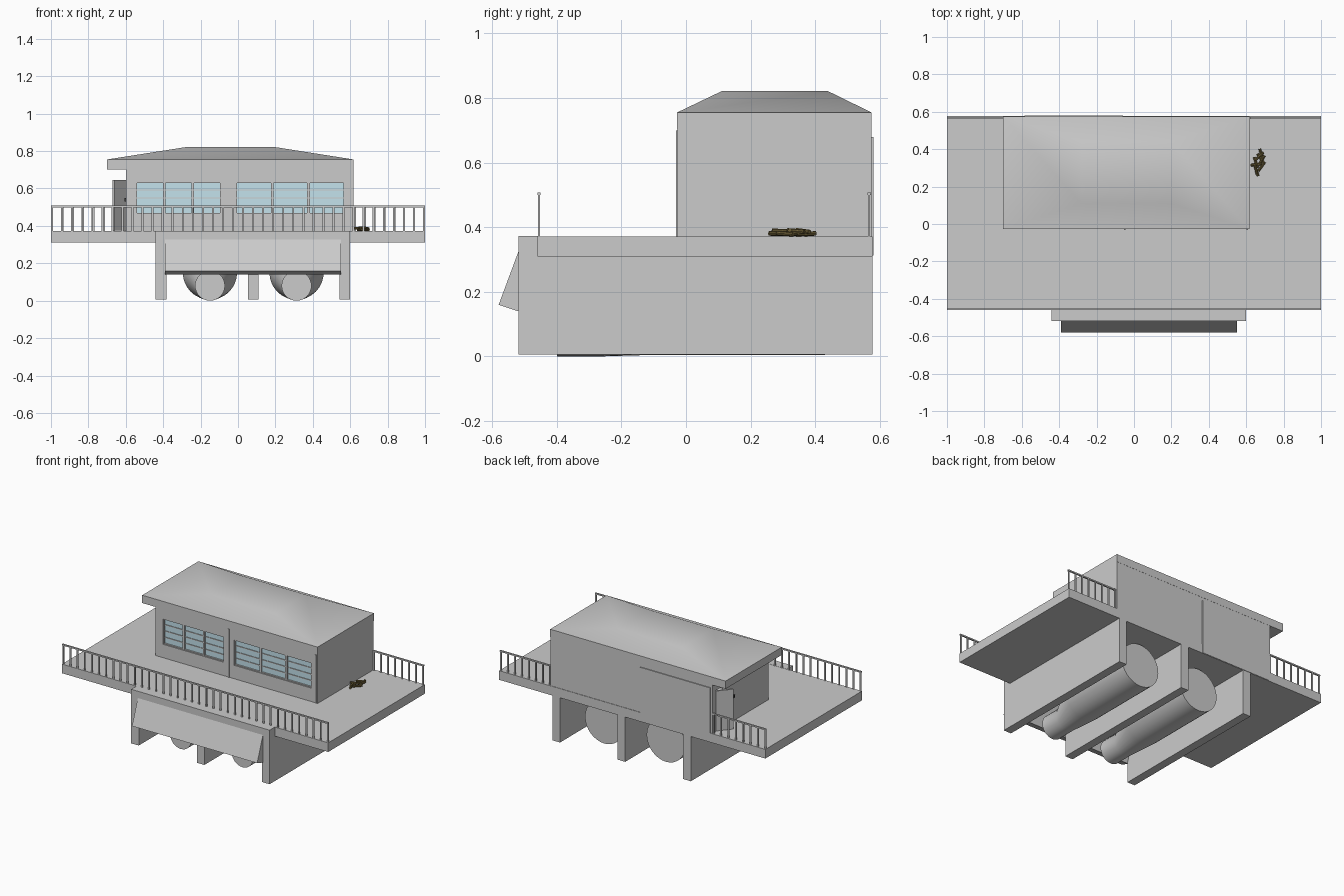
import bpy, bmesh, math, random
from mathutils import Vector, Matrix

if "Cube" in bpy.data.objects:
    bpy.data.objects.remove(bpy.data.objects["Cube"])

random.seed(4)


def add(name, bm, mat=None):
    bmesh.ops.recalc_face_normals(bm, faces=bm.faces)
    me = bpy.data.meshes.new(name)
    bm.to_mesh(me)
    bm.free()
    ob = bpy.data.objects.new(name, me)
    bpy.context.collection.objects.link(ob)
    if mat:
        me.materials.append(mat)
    return ob


def put_box(bm, x0, x1, y0, y1, z0, z1):
    m = Matrix.Translation(((x0 + x1) / 2, (y0 + y1) / 2, (z0 + z1) / 2))
    m = m @ Matrix.Diagonal((x1 - x0, y1 - y0, z1 - z0, 1))
    bmesh.ops.create_cube(bm, size=1, matrix=m)


def boxes(name, dims, mat=None):
    bm = bmesh.new()
    for d in dims:
        put_box(bm, *d)
    return add(name, bm, mat)


def loft(name, rings):
    """Skin a list of equal-length point rings and cap both ends."""
    bm = bmesh.new()
    vs = [[bm.verts.new(p) for p in r] for r in rings]
    n = len(vs[0])
    for a, b in zip(vs, vs[1:]):
        for i in range(n):
            bm.faces.new((a[i], a[(i + 1) % n], b[(i + 1) % n], b[i]))
    bm.faces.new(vs[0])
    bm.faces.new(vs[-1])
    return add(name, bm)


def smooth(ob, deg):
    bpy.ops.object.select_all(action='DESELECT')
    ob.select_set(True)
    bpy.context.view_layer.objects.active = ob
    bpy.ops.object.shade_smooth_by_angle(angle=math.radians(deg))


def material(name, col):
    m = bpy.data.materials.new(name)
    m.diffuse_color = col
    m.use_nodes = True
    m.node_tree.nodes["Principled BSDF"].inputs["Base Color"].default_value = m.diffuse_color
    return m


glass = material("glass", (0.55, 0.76, 0.84, 1))
wood = material("wood", (0.16, 0.12, 0.04, 1))
dark = material("dark_metal", (0.04, 0.04, 0.04, 1))

# Deck, piers and front beam
boxes("deck", [(-1, 1, -0.46, 0.577, 0.31, 0.372)])
for i, x in enumerate((-0.44, 0.053, 0.543)):
    boxes(f"pier_{i}", [(x, x + 0.057, -0.518, 0.577, 0.006, 0.312)])
boxes("front_beam", [(-0.44, 0.6, -0.518, -0.455, 0.308, 0.373)])

# Slanted hood between the piers
prof = [(-0.515, 0.335), (-0.58, 0.16), (-0.52, 0.14), (-0.457, 0.312)]
loft("hood", [[(x, y, z) for y, z in prof] for x in (-0.39, 0.55)])


# Pipes tapering down to a narrow mouth at the front
def circle(x, y, z, r, n=32):
    return [(x + r * math.cos(math.tau * i / n), y, z + r * math.sin(math.tau * i / n))
            for i in range(n)]


for i, x in enumerate((-0.15, 0.313)):
    steps = [(0.43, 0.15, 0.145), (-0.1, 0.15, 0.145), (-0.27, 0.08, 0.08), (-0.40, 0.08, 0.08)]
    smooth(loft(f"pipe_{i}", [circle(x, *s) for s in steps]), 40)

# House shell with window and door openings
windows = [(-0.545, -0.09), (-0.01, 0.57)]
house = boxes("house", [(-0.6, 0.618, -0.027, 0.574, 0.371, 0.755)])
cuts = [boxes("room_cutter", [(-0.57, 0.588, 0.003, 0.544, 0.374, 0.72)])]
for a, b in windows:
    cuts.append(boxes("window_cutter", [(a, b, -0.1, 0.02, 0.463, 0.635)]))
cuts.append(boxes("door_cutter", [(-0.7, -0.55, 0.42, 0.535, 0.373, 0.65)]))
for c in cuts:
    c.hide_render = True
    c.hide_viewport = True
    mod = house.modifiers.new("cut", 'BOOLEAN')
    mod.operation = 'DIFFERENCE'
    mod.object = c

# Glass, mullions and glazing bars
for i, (a, b) in enumerate(windows):
    boxes(f"window_glass_{i}", [(a, b, -0.012, -0.008, 0.463, 0.635)], glass)
    w = (b - a) / 3
    bars = [(a + k * w - 0.007, a + k * w + 0.007, -0.022, -0.002, 0.463, 0.635) for k in (1, 2)]
    for z in (0.506, 0.549, 0.592):
        bars.append((a, b, -0.016, -0.004, z - 0.003, z + 0.003))
    for z in (0.463, 0.630):
        bars.append((a, b, -0.022, -0.004, z, z + 0.005))
    for x in (a, b - 0.005):
        bars.append((x, x + 0.005, -0.022, -0.004, 0.463, 0.635))
    boxes(f"window_bars_{i}", bars)

# Drain strips on the front wall and cladding on the back wall
boxes("wall_strips", [(x - 0.004, x + 0.004, -0.031, -0.02, 0.372, 0.70) for x in (-0.05, 0.605)])
boxes("back_panel", [(-0.585, -0.06, 0.57, 0.58, 0.312, 0.68)])

# Open door leaf and wall lamp
bm = bmesh.new()
put_box(bm, 0, 0.012, -0.11, 0, 0.374, 0.645)
bmesh.ops.transform(bm, matrix=Matrix.Translation((-0.6, 0.535, 0)) @ Matrix.Rotation(math.radians(-40), 4, 'Z'), verts=bm.verts)
add("door", bm)
boxes("wall_lamp", [(-0.608, -0.598, 0.34, 0.355, 0.53, 0.548)], dark)


# Hipped roof overhanging on the left
def rect(x0, x1, y0, y1, z):
    return [(x0, y0, z), (x1, y0, z), (x1, y1, z), (x0, y1, z)]


roof = loft("roof", [rect(-0.7, 0.618, -0.028, 0.575, 0.702),
                     rect(-0.7, 0.618, -0.028, 0.575, 0.755),
                     rect(-0.28, 0.2, 0.11, 0.44, 0.821)])
smooth(roof, 40)


# Railings
def railing(name, x0, x1, y, count):
    parts = [(x0, x1, y - 0.005, y + 0.005, 0.499, 0.508)]
    for k in range(count):
        x = x0 + 0.006 + (x1 - x0 - 0.012) * k / (count - 1)
        parts.append((x - 0.005, x + 0.005, y - 0.003, y + 0.003, 0.371, 0.5))
    boxes(name, parts)


railing("front_railing", -1, 1, -0.455, 38)
railing("back_railing_left", -1, -0.6, 0.567, 8)
railing("back_railing_right", 0.62, 1, 0.567, 8)

# Log pile beside the house
bm = bmesh.new()
for k in range(9):
    pos = Vector((0.665 + random.uniform(-0.02, 0.02), 0.285 + 0.011 * k, 0.38 + 0.008 * (k % 2)))
    m = Matrix.Translation(pos) @ Matrix.Rotation(random.uniform(0, math.pi), 4, 'Z') \
        @ Matrix.Rotation(math.radians(90 + random.uniform(-7, 7)), 4, 'X')
    bmesh.ops.create_cone(bm, cap_ends=True, segments=8, radius1=0.007, radius2=0.007, depth=0.06, matrix=m)
add("log_pile", bm, wood)
